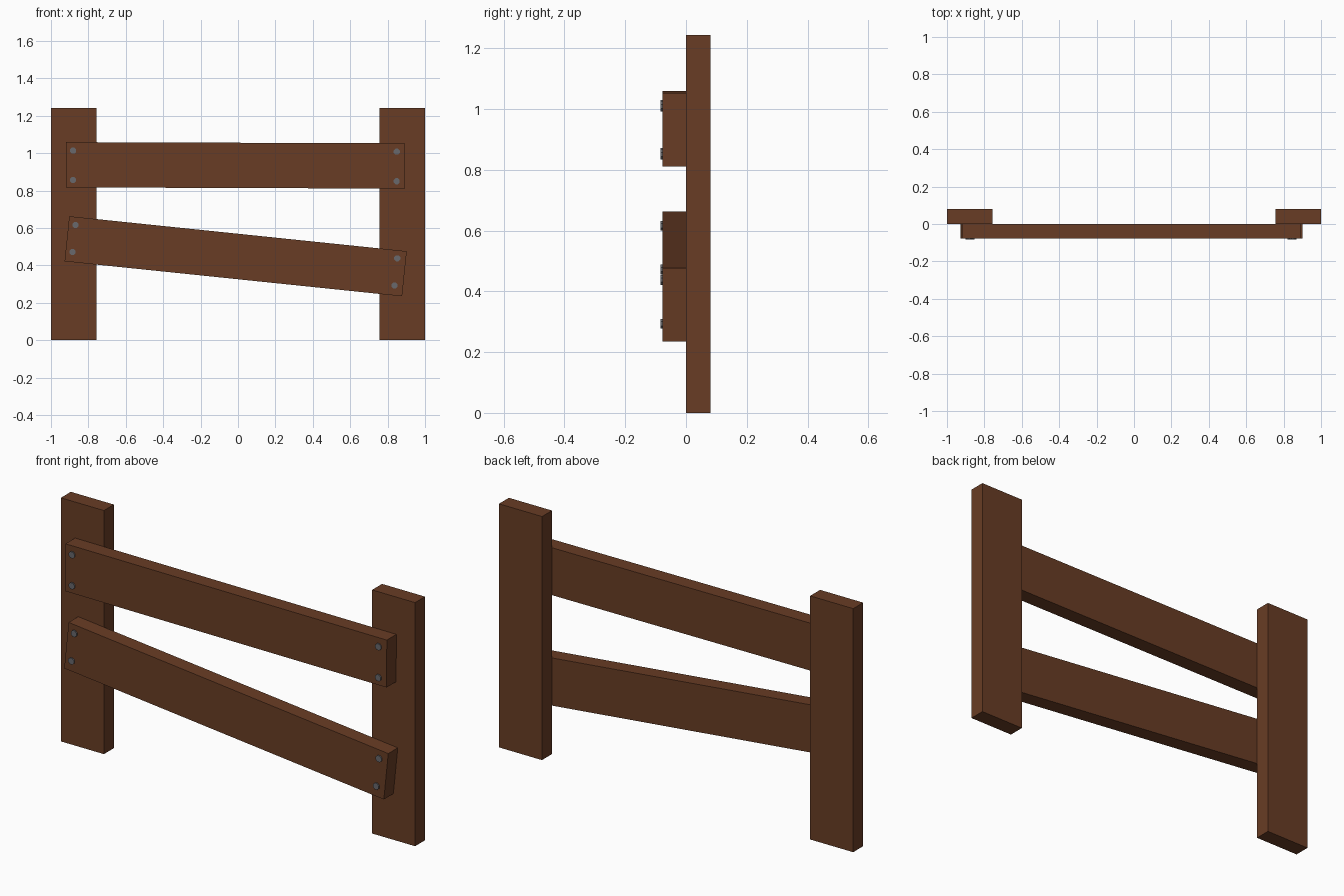
import bpy, math
from mathutils import Matrix, Vector

if "Cube" in bpy.data.objects:
    bpy.data.objects.remove(bpy.data.objects["Cube"])


def material(name, rgb):
    m = bpy.data.materials.new(name)
    m.diffuse_color = (*rgb, 1)
    m.use_nodes = True
    m.node_tree.nodes["Principled BSDF"].inputs["Base Color"].default_value = m.diffuse_color
    return m


WOOD = material("brown wood", (0.14, 0.046, 0.018))
STEEL = material("grey steel", (0.14, 0.14, 0.15))


def box(name, size, centre, tilt=0.0):
    bpy.ops.mesh.primitive_cube_add(size=1, location=centre, rotation=(0, tilt, 0))
    ob = bpy.context.object
    ob.name = name
    ob.scale = size
    ob.data.materials.append(WOOD)
    return ob


def screw(name, centre, tilt):
    # Octagonal head, axis along y, mostly sunk into the rail
    bpy.ops.mesh.primitive_cylinder_add(vertices=8, radius=0.0175, depth=0.016,
                                        location=centre,
                                        rotation=(math.pi / 2, math.pi / 8 + tilt, 0))
    ob = bpy.context.object
    ob.name = name
    ob.data.materials.append(STEEL)


# Upright posts
for side, label in ((-1, "left"), (1, "right")):
    box(label + "_post", (0.243, 0.08, 1.243), (side * 0.8785, 0.04, 0.6215))

# Rails with four screws each: name, centre x, centre z, tilt, screw half spacing
rails = (("upper_rail", -0.0135, 0.935, 0.0035, 0.079, 0.932),
         ("lower_rail", -0.0125, 0.449, 0.1032, 0.0725, 0.4545))
for name, cx, cz, tilt, half, screw_z in rails:
    box(name, (1.814, 0.077, 0.242), (cx, -0.0385, cz), tilt)
    turn = Matrix.Rotation(tilt, 3, 'Y')
    for sx in (-1, 1):
        for sz in (-1, 1):
            p = turn @ Vector((sx * 0.865, 0, sz * half))
            screw(name + "_screw", (p.x - 0.0165, -0.0755, p.z + screw_z), 0)
